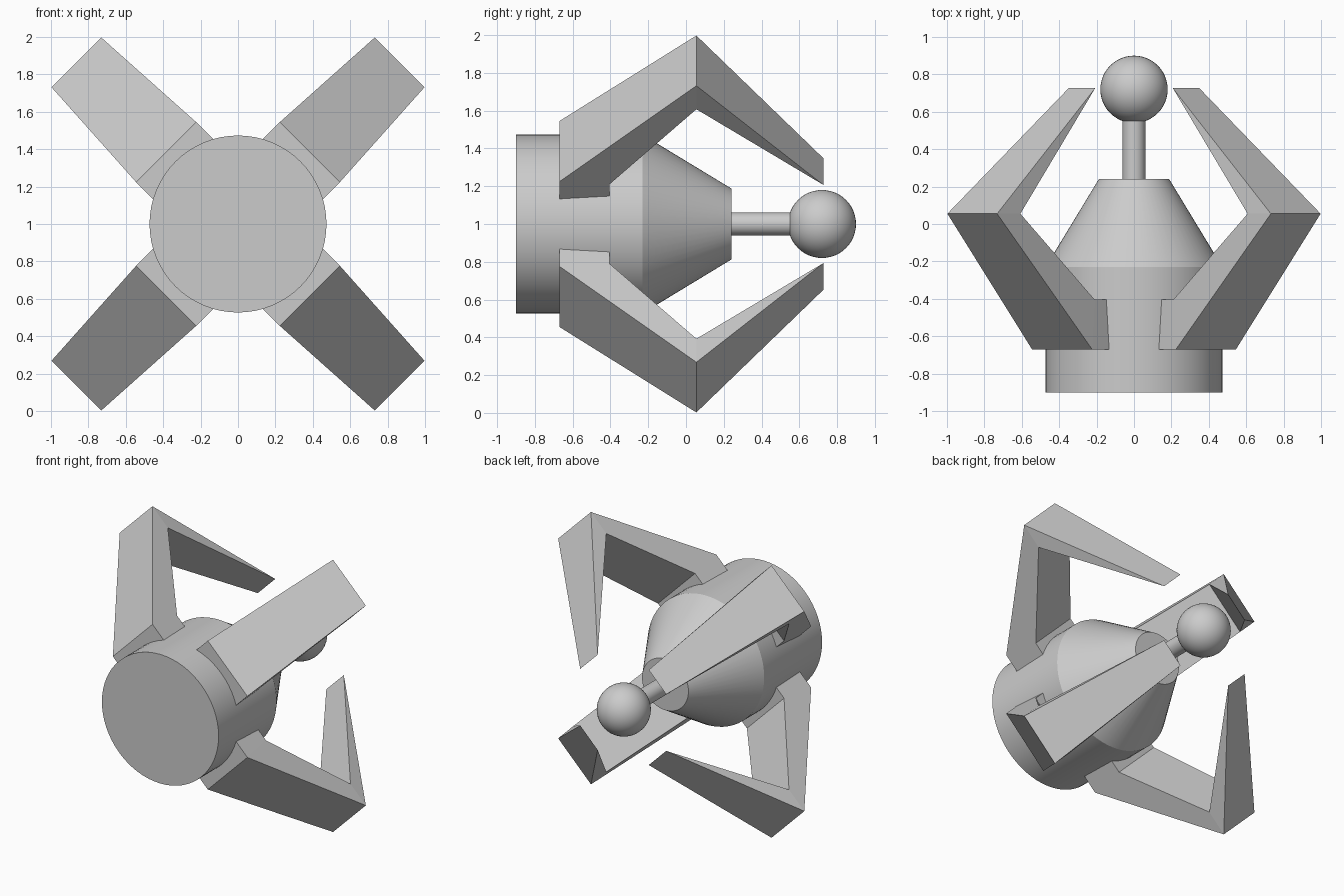
import bpy, bmesh, math
from mathutils import Vector

if "Cube" in bpy.data.objects:
    bpy.data.objects.remove(bpy.data.objects["Cube"])

CZ = 1.0  # height of the central axis, which runs along y


def make_object(name, bm, smooth=None):
    bmesh.ops.recalc_face_normals(bm, faces=bm.faces[:])
    mesh = bpy.data.meshes.new(name)
    bm.to_mesh(mesh)
    bm.free()
    ob = bpy.data.objects.new(name, mesh)
    bpy.context.collection.objects.link(ob)
    if smooth is not None:
        bpy.ops.object.select_all(action='DESELECT')
        ob.select_set(True)
        bpy.context.view_layer.objects.active = ob
        bpy.ops.object.shade_smooth_by_angle(angle=math.radians(smooth))
    return ob


def lathe(name, profile, segments=64):
    """Revolve (radius, y) points around the central axis and cap both ends."""
    bm = bmesh.new()
    rings = []
    for r, y in profile:
        rings.append([bm.verts.new((r * math.cos(a), y, CZ + r * math.sin(a)))
                      for a in (2 * math.pi * i / segments for i in range(segments))])
    for r0, r1 in zip(rings, rings[1:]):
        for i in range(segments):
            j = (i + 1) % segments
            bm.faces.new((r0[i], r0[j], r1[j], r1[i]))
    bm.faces.new(rings[0])
    bm.faces.new(rings[-1])
    return make_object(name, bm, 28)


# Arm outline: (distance from axis, y, half width)
ARM = [(0.38, -0.67, 0.227),    # foot, inside body
       (0.544, -0.67, 0.227),   # foot, outer
       (1.223, 0.055, 0.188),   # elbow, outer
       (0.393, 0.727, 0.10),    # sharp tip
       (1.047, 0.055, 0.188),   # elbow, inner
       (0.51, -0.405, 0.213),   # foot, inner
       (0.38, -0.405, 0.213)]


def arm(name, angle):
    out = Vector((math.cos(angle), 0, math.sin(angle)))
    side = Vector((-math.sin(angle), 0, math.cos(angle)))
    bm = bmesh.new()
    left, right = [[bm.verts.new(out * r + side * w * s + Vector((0, y, CZ)))
                    for r, y, w in ARM] for s in (-1, 1)]
    for row in (left, right):
        bm.faces.new([row[i] for i in (0, 1, 5, 6)])   # foot side
        bm.faces.new([row[i] for i in (1, 2, 4, 5)])   # lower limb side
        bm.faces.new([row[i] for i in (2, 3, 4)])      # finger side
    for i in range(len(ARM)):
        j = (i + 1) % len(ARM)
        bm.faces.new((left[i], left[j], right[j], right[i]))
    return make_object(name, bm)


# Body with tapered nose, and the rod
lathe("body", [(0.473, -0.90), (0.473, -0.23), (0.188, 0.24)])
lathe("rod", [(0.061, 0.22), (0.061, 0.58)], 32)

# Ball on the end of the rod
bm = bmesh.new()
bmesh.ops.create_uvsphere(bm, u_segments=48, v_segments=24, radius=0.18)
bmesh.ops.translate(bm, verts=bm.verts[:], vec=(0, 0.72, CZ))
make_object("ball", bm, 40)

# Four gripping arms on the diagonals
for k in range(4):
    arm(f"arm_{k + 1}", math.radians(45 + 90 * k))
